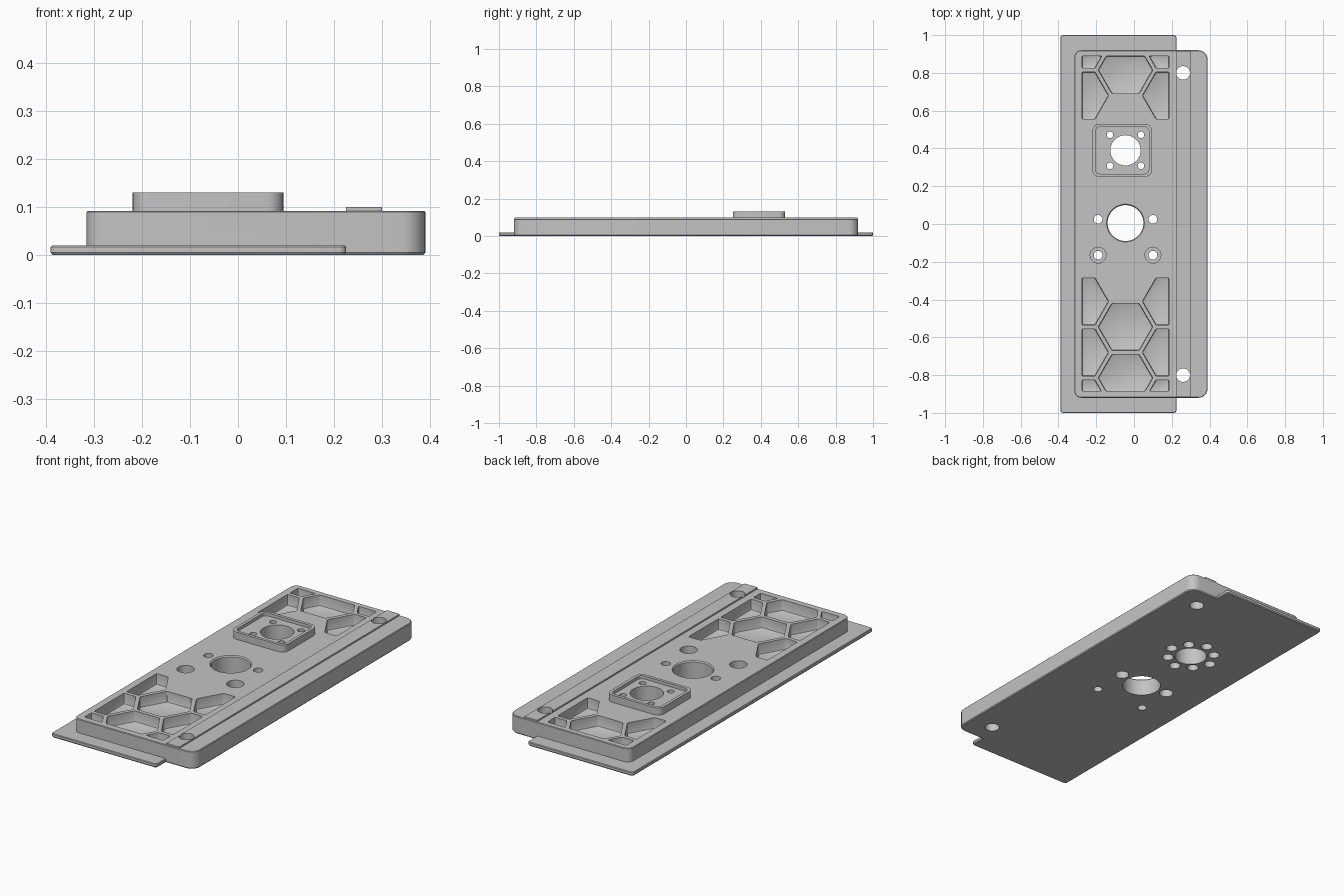
import bpy
import bmesh
from math import cos, sin, pi, sqrt, radians
from mathutils import Vector

cube = bpy.data.objects.get("Cube")
if cube:
    bpy.data.objects.remove(cube, do_unlink=True)

metal = bpy.data.materials.new("plain_grey")
metal.use_nodes = True
GREY = (0.55, 0.55, 0.55, 1)
metal.diffuse_color = GREY
metal.node_tree.nodes["Principled BSDF"].inputs["Base Color"].default_value = GREY


def finish(name, bm):
    bmesh.ops.recalc_face_normals(bm, faces=bm.faces)
    mesh = bpy.data.meshes.new(name)
    bm.to_mesh(mesh)
    bm.free()
    mesh.materials.append(metal)
    obj = bpy.data.objects.new(name, mesh)
    bpy.context.collection.objects.link(obj)
    return obj


def loft(name, rings):
    """Closed solid through rings of equal point count."""
    bm = bmesh.new()
    loops = [[bm.verts.new(p) for p in ring] for ring in rings]
    n = len(loops[0])
    for a, b in zip(loops, loops[1:]):
        for i in range(n):
            j = (i + 1) % n
            bm.faces.new((a[i], a[j], b[j], b[i]))
    bm.faces.new(loops[0])
    bm.faces.new(loops[-1])
    return finish(name, bm)


def slab(name, x0, x1, y0, y1, radii, levels):
    """Rounded rectangle; radii go +x+y, -x+y, -x-y, +x-y; levels are (z, inset)."""
    corners = [(x1, y1, -1, -1), (x0, y1, 1, -1), (x0, y0, 1, 1), (x1, y0, -1, 1)]
    rings = []
    for z, inset in levels:
        ring = []
        for k, (x, y, sx, sy) in enumerate(corners):
            r = radii[k]
            for s in range(7):
                a = (k + s / 6) * pi / 2
                ring.append((x + sx * r + (r - inset) * cos(a),
                             y + sy * r + (r - inset) * sin(a), z))
        rings.append(ring)
    return loft(name, rings)


def drill(x, y, levels, sides=40):
    """Round cutter; levels are (z, radius)."""
    return loft("drill", [[(x + r * cos(2 * pi * i / sides),
                            y + r * sin(2 * pi * i / sides), z)
                           for i in range(sides)] for z, r in levels])


def combine(target, tool, operation):
    mod = target.modifiers.new("combine", 'BOOLEAN')
    mod.operation = operation
    mod.solver = 'EXACT'
    mod.object = tool
    bpy.context.view_layer.objects.active = target
    bpy.ops.object.modifier_apply(modifier=mod.name)
    bpy.data.objects.remove(tool, do_unlink=True)


# Body, base flange, raised rail and square boss, fused into one casting
FOOT, FLANGE, DECK, RAIL, BOSS = 0.005, 0.02, 0.092, 0.1, 0.13
plate = slab("mounting_plate", -0.315, 0.39, -0.92, 0.92, (0.05, 0.035, 0.035, 0.05),
             [(0, 0.004), (FOOT, 0), (DECK - 0.003, 0), (DECK, 0.003)])
combine(plate, slab("base_flange", -0.39, 0.225, -1, 1, (0.015,) * 4,
                    [(0, 0.004), (FOOT, 0), (FLANGE - 0.003, 0), (FLANGE, 0.003)]), 'UNION')
combine(plate, slab("rail", 0.225, 0.3, -0.917, 0.917, (0.003,) * 4,
                    [(0.05, 0), (RAIL, 0)]), 'UNION')
BX, BY = -0.0625, 0.39
combine(plate, slab("square_boss", BX - 0.157, BX + 0.157, BY - 0.14, BY + 0.14,
                    (0.035,) * 4, [(0.05, 0), (BOSS, 0)]), 'UNION')
combine(plate, slab("boss_recess", BX - 0.141, BX + 0.141, BY - 0.124, BY + 0.124,
                    (0.022,) * 4, [(0.114, 0), (0.15, 0)]), 'DIFFERENCE')

# Hexagonal weight-saving pockets, trimmed to a rectangle
CX, APOTHEM, PITCH = -0.045, 0.125, 0.27
POCKET_FLOOR = 0.035


def pocket(x, y, y0, y1):
    bm = bmesh.new()
    r = APOTHEM * 2 / sqrt(3)
    bm.faces.new([bm.verts.new((x + r * cos(i * pi / 3), y + r * sin(i * pi / 3),
                                POCKET_FLOOR)) for i in range(6)])
    for co, no in (((-0.275, 0, 0), (-1, 0, 0)), ((0.185, 0, 0), (1, 0, 0)),
                   ((0, y0, 0), (0, -1, 0)), ((0, y1, 0), (0, 1, 0))):
        bmesh.ops.bisect_plane(bm, geom=bm.verts[:] + bm.edges[:] + bm.faces[:],
                               plane_co=co, plane_no=no, clear_outer=True)
    ext = bmesh.ops.extrude_face_region(bm, geom=bm.faces[:], use_keep_orig=True)
    top = [v for v in ext["geom"] if isinstance(v, bmesh.types.BMVert)]
    bmesh.ops.translate(bm, verts=top, vec=Vector((0, 0, 0.1)))
    bmesh.ops.recalc_face_normals(bm, faces=bm.faces)
    lower = [e for e in bm.edges if min(v.co.z for v in e.verts) < 0.05]
    bmesh.ops.bevel(bm, geom=lower, offset=0.006, segments=2, profile=0.5,
                    affect='EDGES', clamp_overlap=True)
    return finish("pocket", bm)


SIDE = PITCH * sqrt(3) / 2
for middle, sides, y0, y1 in (((-0.545, -0.815), (-0.41, -0.68, -0.95), -0.885, -0.2),
                              ((0.815,), (0.68, 0.95), 0.5, 0.89)):
    spots = [(CX, y) for y in middle]
    spots += [(CX + s * SIDE, y) for y in sides for s in (-1, 1)]
    for x, y in spots:
        combine(plate, pocket(x, y, y0, y1), 'DIFFERENCE')

# Bores, bolt holes and counterbores
LOW, HIGH = -0.05, 0.2
cutters = [
    drill(CX, 0.005, [(LOW, 0.095), (0.086, 0.095), (DECK, 0.1), (HIGH, 0.1)], 64),
    drill(CX, BY, [(LOW, 0.08), (HIGH, 0.08)], 64),
]
for y in (-0.8, 0.8):
    cutters.append(drill(0.26, y, [(LOW, 0.036), (HIGH, 0.036)]))
for s in (-1, 1):
    x = CX + s * 0.145
    cutters.append(drill(x, 0.025, [(LOW, 0.034), (0.05, 0.034), (0.05, 0.023), (HIGH, 0.023)]))
    cutters.append(drill(x, -0.165, [(LOW, 0.023), (0.045, 0.023), (0.045, 0.042), (HIGH, 0.042)]))
    for t in (-1, 1):
        cutters.append(drill(CX + s * 0.082, BY + t * 0.082,
                             [(LOW, 0.028), (0.05, 0.028), (0.05, 0.017), (HIGH, 0.017)], 28))
    for dx, dy in ((0.125 * s, 0), (0, 0.125 * s)):
        cutters.append(drill(CX + dx, BY + dy, [(LOW, 0.028), (0.05, 0.028)], 28))
for cutter in cutters:
    combine(plate, cutter, 'DIFFERENCE')

# Smooth round walls, crisp edges
bpy.ops.object.select_all(action='DESELECT')
plate.select_set(True)
bpy.context.view_layer.objects.active = plate
bpy.ops.object.shade_smooth_by_angle(angle=radians(30))
